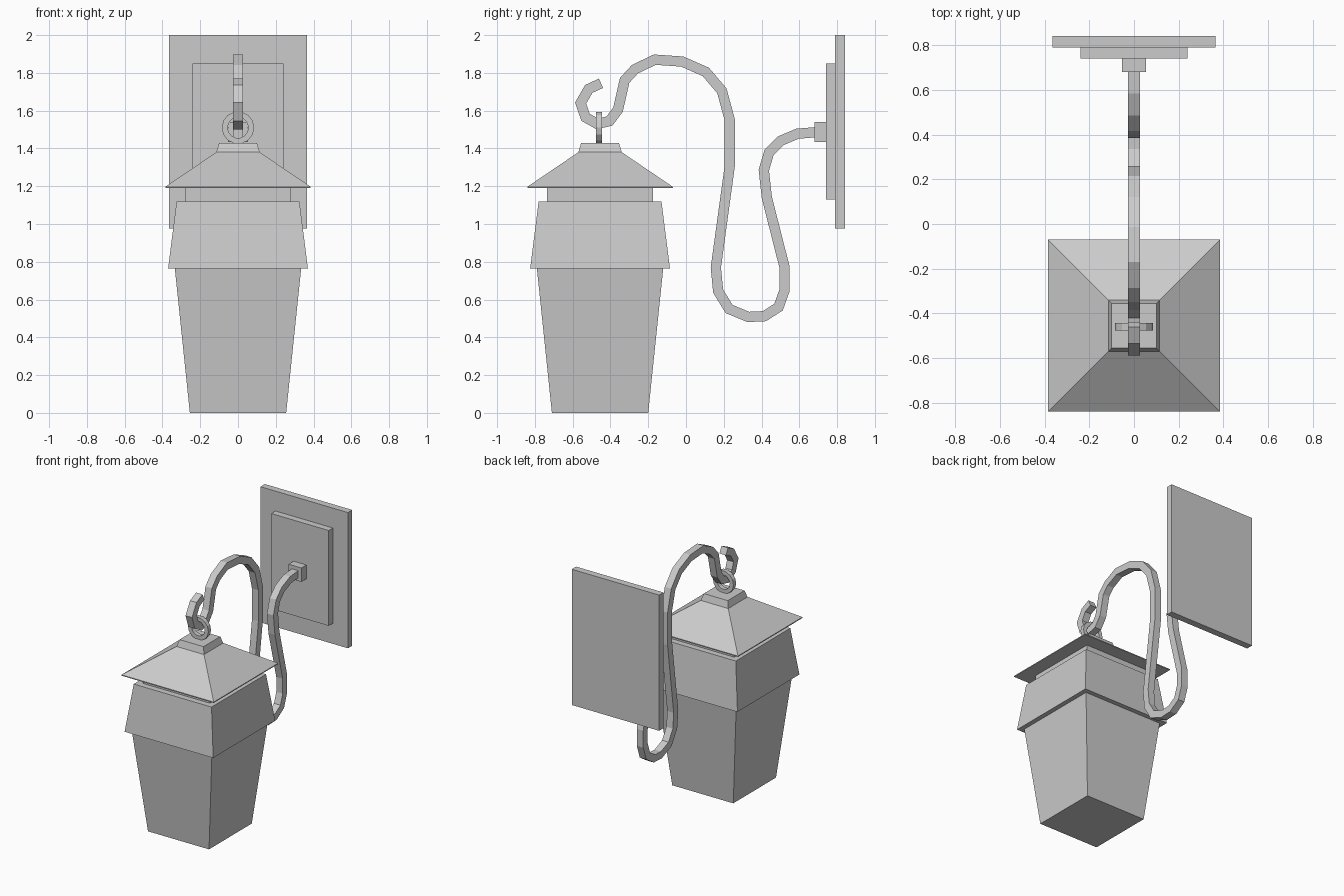
import bpy, bmesh, math
from mathutils import Vector

if "Cube" in bpy.data.objects:
    bpy.data.objects.remove(bpy.data.objects["Cube"])

LANTERN_Y = -0.455


def finish(name, bm):
    bmesh.ops.recalc_face_normals(bm, faces=bm.faces)
    mesh = bpy.data.meshes.new(name)
    bm.to_mesh(mesh)
    bm.free()
    obj = bpy.data.objects.new(name, mesh)
    bpy.context.collection.objects.link(obj)
    return obj


def skin(bm, rings, closed=False):
    """Join successive vertex rings with quads, capping open ends."""
    loops = [[bm.verts.new(p) for p in ring] for ring in rings]
    n = len(loops[0])
    pairs = list(zip(loops, loops[1:]))
    if closed:
        pairs.append((loops[-1], loops[0]))
    else:
        bm.faces.new(loops[0])
        bm.faces.new(loops[-1])
    for a, b in pairs:
        for i in range(n):
            j = (i + 1) % n
            bm.faces.new((a[i], a[j], b[j], b[i]))


def square_tier(name, profile):
    """Square stack around the lantern axis from (half width, z) pairs."""
    bm = bmesh.new()
    skin(bm, [[(sx * h, LANTERN_Y + sy * h, z)
               for sx, sy in ((-1, -1), (1, -1), (1, 1), (-1, 1))]
              for h, z in profile])
    return finish(name, bm)


def box(name, half_x, y0, y1, z0, z1):
    bm = bmesh.new()
    skin(bm, [[(-half_x, y, z0), (half_x, y, z0), (half_x, y, z1), (-half_x, y, z1)]
              for y in (y0, y1)])
    return finish(name, bm)


def square_bar(name, path, half):
    """Sweep a square section along a (y, z) path with mitred corners."""
    pts = [Vector(p) for p in path]
    rings = []
    for i, p in enumerate(pts):
        d_in = (p - pts[i - 1]).normalized() if i else (pts[1] - p).normalized()
        d_out = (pts[i + 1] - p).normalized() if i < len(pts) - 1 else d_in
        t = (d_in + d_out).normalized()
        off = Vector((-t.y, t.x)) * half / t.dot(d_in)
        a, b = p + off, p - off
        rings.append([(-half, a.x, a.y), (half, a.x, a.y),
                      (half, b.x, b.y), (-half, b.x, b.y)])
    bm = bmesh.new()
    skin(bm, rings)
    return finish(name, bm)


# Lantern body, collar and roof
square_tier("lantern_body", [(0.255, 0), (0.335, 0.77), (0.34, 0.82)])
square_tier("collar", [(0.37, 0.765), (0.325, 1.12)])
square_tier("neck", [(0.28, 1.10), (0.28, 1.2)])
square_tier("roof", [(0.385, 1.19), (0.385, 1.197), (0.115, 1.38), (0.10, 1.43)])

# Hanging ring
bm = bmesh.new()
rings = []
for i in range(14):
    a = 2 * math.pi * i / 14
    rings.append([(r * math.cos(a), LANTERN_Y - 0.005 + y, 1.51 + r * math.sin(a))
                  for r, y in ((0.055, -0.016), (0.086, -0.016),
                               (0.086, 0.016), (0.055, 0.016))])
skin(bm, rings, closed=True)
finish("hanging_ring", bm)

# Scrolled arm with hook
square_bar("scroll_arm", [
    (-0.45, 1.745), (-0.515, 1.715), (-0.558, 1.64), (-0.532, 1.565),
    (-0.47, 1.53), (-0.405, 1.545), (-0.36, 1.605), (-0.325, 1.76),
    (-0.27, 1.82), (-0.165, 1.87), (-0.02, 1.86), (0.105, 1.805),
    (0.19, 1.705), (0.232, 1.55), (0.232, 1.31), (0.158, 0.77),
    (0.17, 0.645), (0.228, 0.55), (0.33, 0.508), (0.415, 0.512),
    (0.49, 0.56), (0.522, 0.65), (0.522, 0.77), (0.428, 1.14),
    (0.412, 1.285), (0.44, 1.38), (0.50, 1.44), (0.59, 1.478), (0.70, 1.487)], 0.027)

# Wall mount
box("arm_socket", 0.053, 0.68, 0.75, 1.435, 1.54)
box("inner_plate", 0.24, 0.74, 0.80, 1.13, 1.85)
box("wall_plate", 0.365, 0.79, 0.842, 0.975, 2.0)
